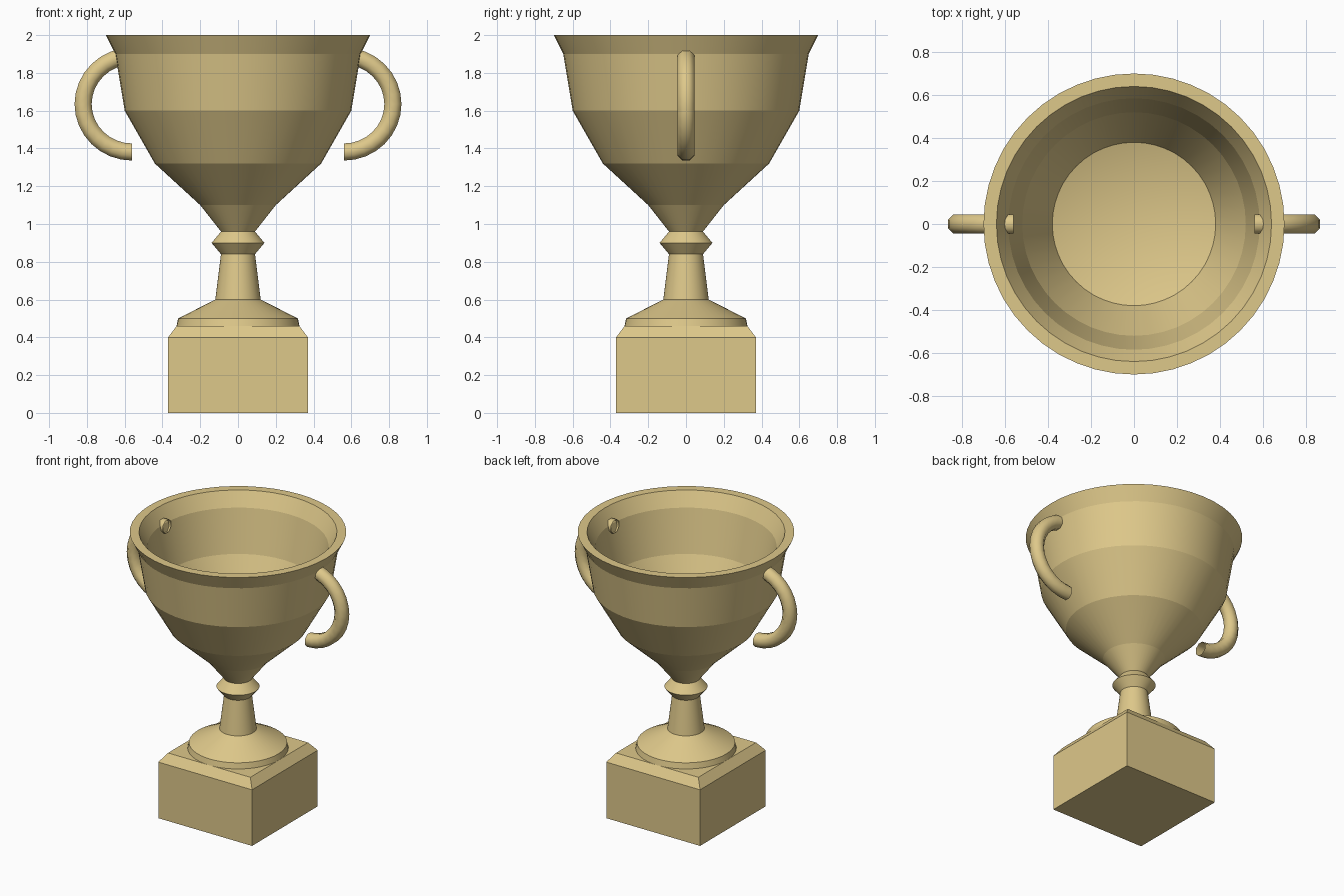
import bpy, bmesh, math

if "Cube" in bpy.data.objects:
    bpy.data.objects.remove(bpy.data.objects["Cube"])

gold = bpy.data.materials.new("warm gold")
gold.diffuse_color = (0.73, 0.578, 0.254, 1)
gold.use_nodes = True
gold.node_tree.nodes["Principled BSDF"].inputs["Base Color"].default_value = gold.diffuse_color


def make(name, verts, faces, angle=None):
    mesh = bpy.data.meshes.new(name)
    mesh.from_pydata(verts, [], faces)
    bm = bmesh.new()
    bm.from_mesh(mesh)
    bmesh.ops.recalc_face_normals(bm, faces=bm.faces)
    bm.to_mesh(mesh)
    bm.free()
    mesh.materials.append(gold)
    obj = bpy.data.objects.new(name, mesh)
    bpy.context.collection.objects.link(obj)
    if angle:
        bpy.ops.object.select_all(action='DESELECT')
        obj.select_set(True)
        bpy.context.view_layer.objects.active = obj
        bpy.ops.object.shade_smooth_by_angle(angle=math.radians(angle))
    return obj


def lathe(name, profile, n=48):
    """Revolve (radius, z) points about z; both ends close on the axis."""
    verts = [(r * math.cos(2 * math.pi * i / n), r * math.sin(2 * math.pi * i / n), z)
             for r, z in profile[1:-1] for i in range(n)]
    rings = len(profile) - 2
    faces = [(k * n + i, k * n + (i + 1) % n, (k + 1) * n + (i + 1) % n, (k + 1) * n + i)
             for k in range(rings - 1) for i in range(n)]
    a = len(verts)
    verts += [(0, 0, profile[0][1]), (0, 0, profile[-1][1])]
    last = (rings - 1) * n
    for i in range(n):
        faces.append((a, (i + 1) % n, i))
        faces.append((a + 1, last + i, last + (i + 1) % n))
    return make(name, verts, faces, 8.5)


# Square plinth with a chamfered top
square = [(-1, -1), (1, -1), (1, 1), (-1, 1)]
levels = [(0.37, 0), (0.37, 0.40), (0.325, 0.46)]
pv = [(x * h, y * h, z) for h, z in levels for x, y in square]
pf = [(k + i, k + (i + 1) % 4, k + 4 + (i + 1) % 4, k + 4 + i) for k in (0, 4) for i in range(4)]
make("plinth", pv, pf + [(3, 2, 1, 0), (8, 9, 10, 11)])

# Foot, stem, collar and hollow bowl in one turned profile
lathe("cup", [
    (0, 0.44), (0.33, 0.44), (0.317, 0.50), (0.12, 0.60), (0.09, 0.84), (0.14, 0.90),
    (0.09, 0.96), (0.20, 1.10), (0.44, 1.32), (0.60, 1.60), (0.65, 1.90), (0.70, 2.0),
    (0.64, 2.0), (0.585, 1.90), (0.52, 1.60), (0.38, 1.32), (0, 1.20)])


# Half-ring handles: open eight-sided tubes
def handle(name, side, steps=16, sides=8, tube=0.049):
    verts = []
    for s in range(steps + 1):
        a = math.pi / 2 - math.pi * s / steps
        for j in range(sides):
            t = 2 * math.pi * (j + 0.5) / sides
            d = tube * math.cos(t)
            verts.append((side * (0.56 + (0.26 + d) * math.cos(a)), tube * math.sin(t),
                          1.635 + (0.254 + d) * math.sin(a)))
    faces = [(s * sides + j, s * sides + (j + 1) % sides,
              (s + 1) * sides + (j + 1) % sides, (s + 1) * sides + j)
             for s in range(steps) for j in range(sides)]
    make(name, verts, faces, 60)


handle("left_handle", -1)
handle("right_handle", 1)
